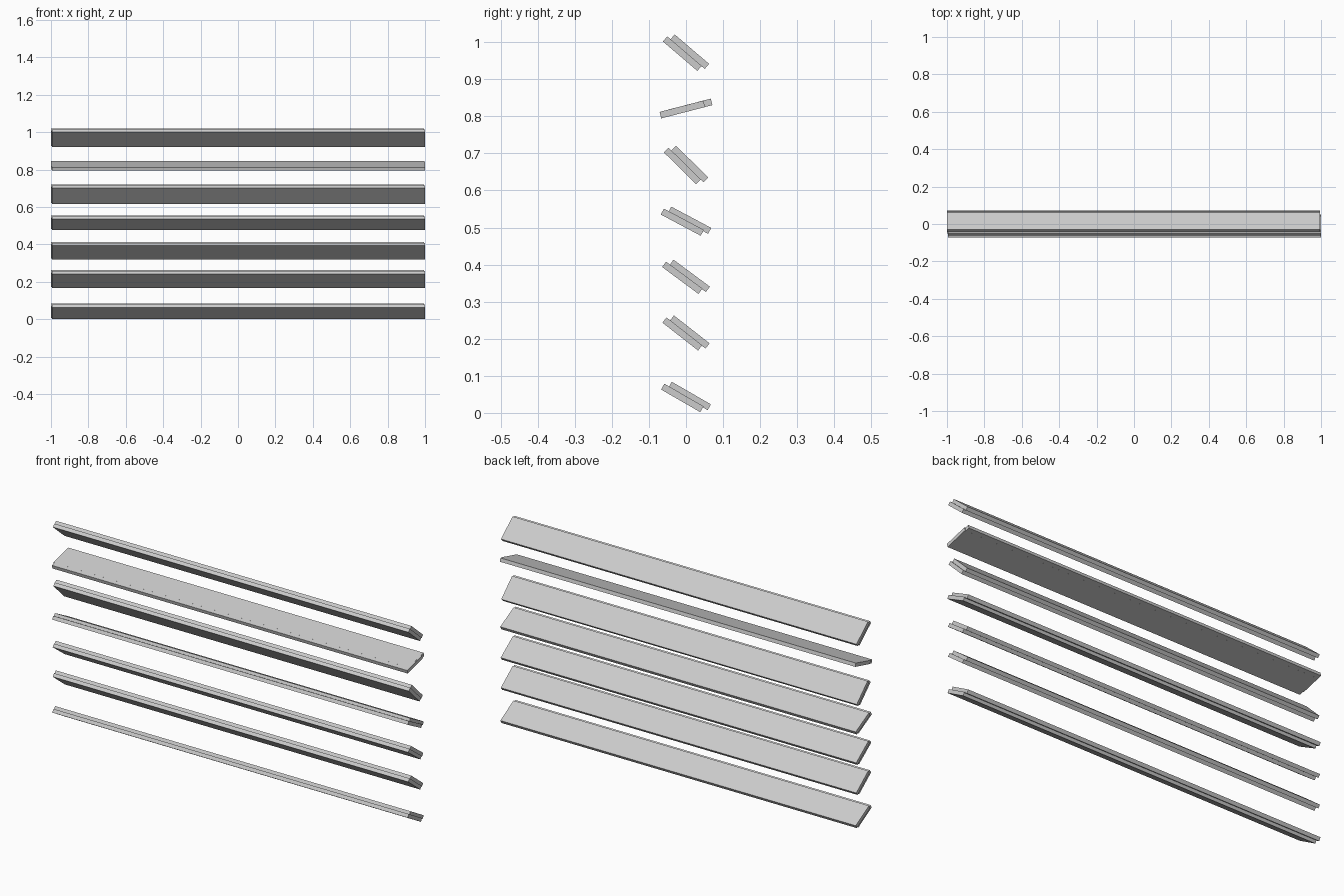
import bpy
from math import radians

if "Cube" in bpy.data.objects:
    bpy.data.objects.remove(bpy.data.objects["Cube"])

DEPTH, THICK, LENGTH = 0.122, 0.018, 1.995
SHIFT = (-0.005, 0.020, 0.0053)   # offset of the rear board from the front board

# centre height and tilt of each louvre slat, bottom to top
SLATS = [
    (0.043, -30.0),
    (0.2155, -38.0),
    (0.367, -36.5),
    (0.517, -28.0),
    (0.669, -44.5),
    (0.821, 14.5),
    (0.9716, -40.5),
]


def board(name, loc, tilt):
    bpy.ops.mesh.primitive_cube_add(size=1, location=loc, rotation=(radians(tilt), 0, 0))
    ob = bpy.context.object
    ob.name = name
    ob.scale = (LENGTH, DEPTH, THICK)
    return ob


# each slat is a pair of overlapping boards, staggered by the same small offset
for i, (z, tilt) in enumerate(SLATS, 1):
    for side, s in (("front", -0.5), ("rear", 0.5)):
        board(f"slat_{i}_{side}_board", (SHIFT[0] * s, SHIFT[1] * s, z + SHIFT[2] * s), tilt)
